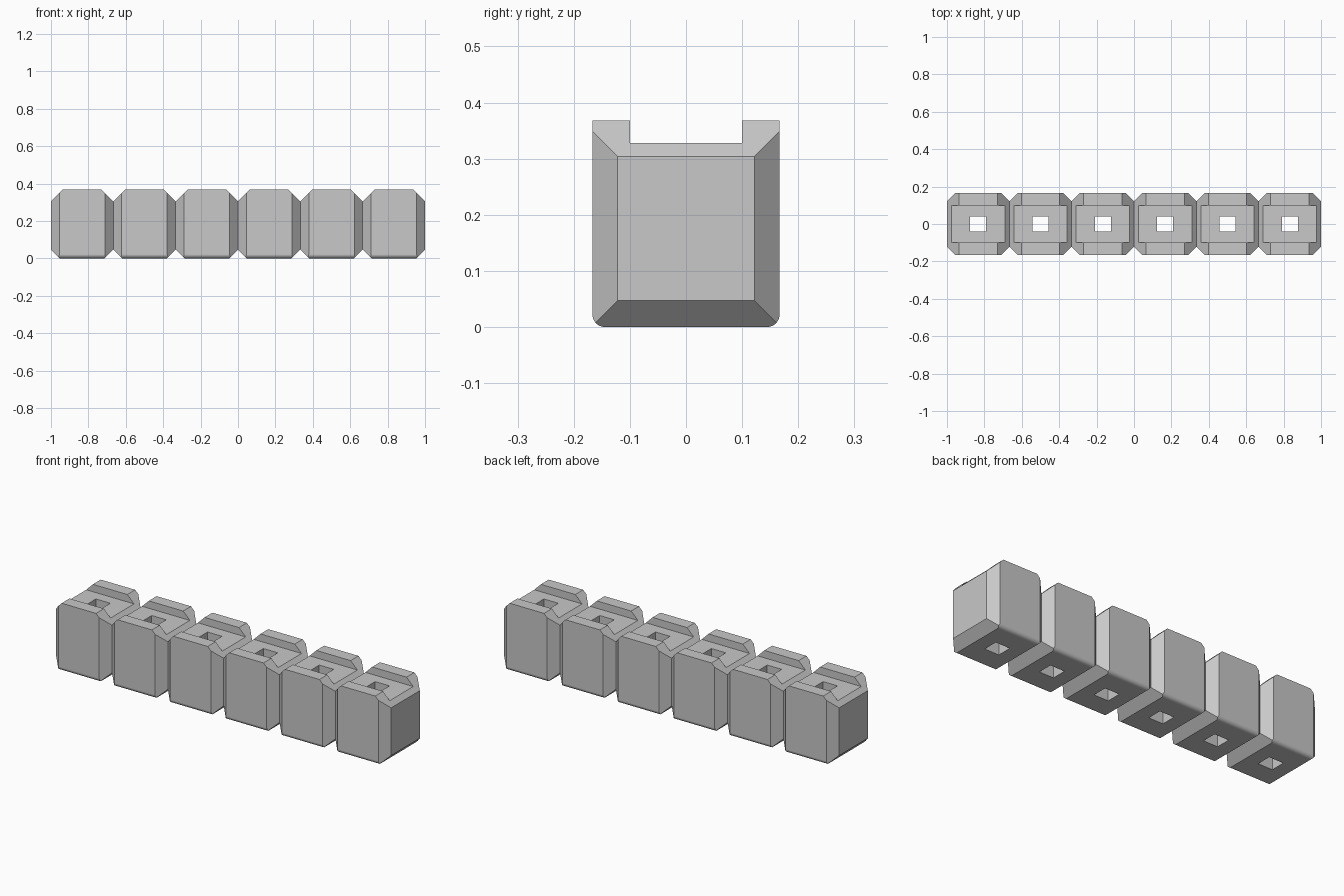
import bpy
import bmesh
import math
from mathutils import Vector

if "Cube" in bpy.data.objects:
    bpy.data.objects.remove(bpy.data.objects["Cube"], do_unlink=True)

COUNT = 6
PITCH = 2 / COUNT
HALF = PITCH / 2          # half width and half depth of one block
HEIGHT = 0.368
ROUND = 0.022             # radius of the lower long edges
SIDE_CUT, TOP_CUT, BASE_CUT = 0.045, 0.064, 0.047

grey = bpy.data.materials.new("light grey plastic")
grey.use_nodes = True
colour = (0.58, 0.58, 0.58, 1)
grey.diffuse_color = colour
grey.node_tree.nodes["Principled BSDF"].inputs["Base Color"].default_value = colour


def make_object(name, bm):
    bmesh.ops.recalc_face_normals(bm, faces=bm.faces)
    mesh = bpy.data.meshes.new(name)
    bm.to_mesh(mesh)
    bm.free()
    mesh.materials.append(grey)
    obj = bpy.data.objects.new(name, mesh)
    bpy.context.collection.objects.link(obj)
    return obj


def make_box(name, size, centre):
    bm = bmesh.new()
    bmesh.ops.create_cube(bm, size=1)
    bmesh.ops.scale(bm, vec=size, verts=bm.verts)
    bmesh.ops.translate(bm, vec=centre, verts=bm.verts)
    return make_object(name, bm)


def chamfer(bm, point, normal):
    # Slice off everything beyond the plane and close the cut
    geom = bm.verts[:] + bm.edges[:] + bm.faces[:]
    cut = bmesh.ops.bisect_plane(bm, geom=geom, dist=1e-6, plane_co=point,
                                 plane_no=normal, clear_outer=True)
    edges = [e for e in cut["geom_cut"] if isinstance(e, bmesh.types.BMEdge)]
    bmesh.ops.contextual_create(bm, geom=edges)


# Block body: end profile with rounded lower corners, extruded along x
profile = [(HALF, HEIGHT), (-HALF, HEIGHT)]
for side, start in ((-1, 180), (1, 270)):
    for step in range(9):
        a = math.radians(start + step * 90 / 8)
        profile.append((side * (HALF - ROUND) + ROUND * math.cos(a),
                        ROUND + ROUND * math.sin(a)))
bm = bmesh.new()
end = bm.faces.new([bm.verts.new((-HALF, y, z)) for y, z in profile])
grown = bmesh.ops.extrude_face_region(bm, geom=[end])
bmesh.ops.translate(bm, vec=(PITCH, 0, 0),
                    verts=[v for v in grown["geom"] if isinstance(v, bmesh.types.BMVert)])

# Chamfers around both ends
for sx in (-1, 1):
    for sy in (-1, 1):
        chamfer(bm, Vector((sx * HALF, sy * (HALF - SIDE_CUT), 0)), Vector((sx, sy, 0)))
    chamfer(bm, Vector((sx * HALF, 0, HEIGHT - TOP_CUT)), Vector((sx, 0, 1)))
    chamfer(bm, Vector((sx * HALF, 0, BASE_CUT)), Vector((sx, 0, -1)))
block = make_object("connector_blocks", bm)

# Channel along the top and square hole through the block
cutters = [make_box("channel_cutter", (1, 0.2, 0.2), (0, 0, 0.428)),
           make_box("hole_cutter", (0.086, 0.08, 1), (0, 0, 0.2))]
bpy.context.view_layer.objects.active = block
for cutter in cutters:
    cutter.hide_render = True
    mod = block.modifiers.new(cutter.name, 'BOOLEAN')
    mod.operation = 'DIFFERENCE'
    mod.solver = 'EXACT'
    mod.object = cutter
    bpy.ops.object.modifier_apply(modifier=mod.name)
    bpy.data.objects.remove(cutter, do_unlink=True)

bpy.ops.object.select_all(action='DESELECT')
block.select_set(True)
bpy.ops.object.shade_smooth_by_angle(angle=math.radians(30))

# Row of blocks
block.location.x = -1 + HALF
row = block.modifiers.new("row", 'ARRAY')
row.count = COUNT
row.use_relative_offset = False
row.use_constant_offset = True
row.constant_offset_displace = (PITCH, 0, 0)
weighted = block.modifiers.new("weighted_normals", 'WEIGHTED_NORMAL')
weighted.keep_sharp = True
